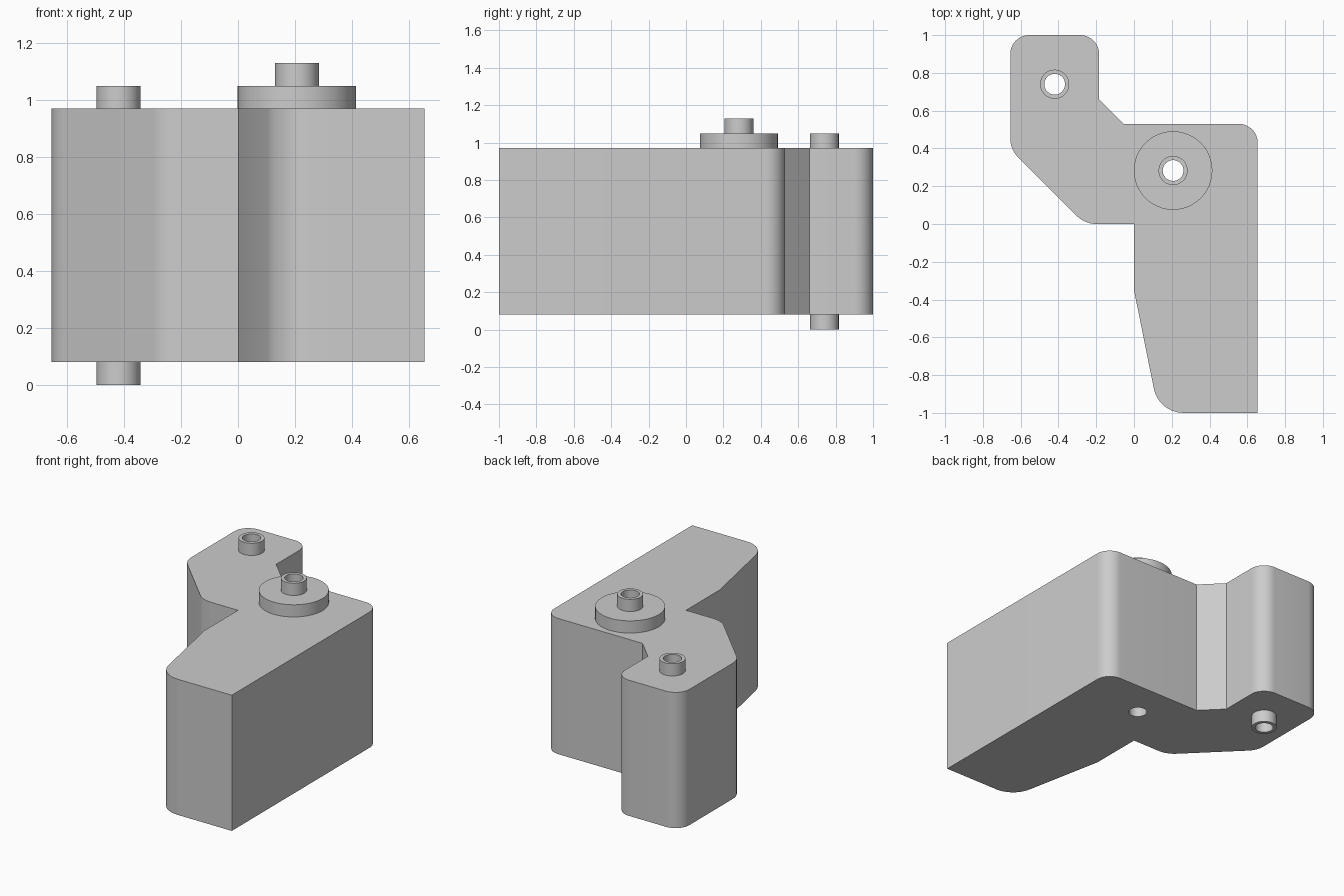
import bpy, bmesh, math
from mathutils import Vector

if "Cube" in bpy.data.objects:
    bpy.data.objects.remove(bpy.data.objects["Cube"], do_unlink=True)

BOTTOM, TOP, BORE = 0.08, 0.97, 0.055
PIN, PIVOT = (-0.42, 0.74), (0.207, 0.283)
SIDES = 48

grey = bpy.data.materials.new("plain grey")
grey.use_nodes = True
COLOUR = (0.604, 0.604, 0.604, 1)
grey.diffuse_color = COLOUR
grey.node_tree.nodes["Principled BSDF"].inputs["Base Color"].default_value = COLOUR


def finish(name, bm):
    """Turn a bmesh into a named, coloured object."""
    bmesh.ops.recalc_face_normals(bm, faces=bm.faces)
    mesh = bpy.data.meshes.new(name)
    bm.to_mesh(mesh)
    bm.free()
    mesh.materials.append(grey)
    obj = bpy.data.objects.new(name, mesh)
    bpy.context.collection.objects.link(obj)
    return obj


def activate(obj):
    bpy.ops.object.select_all(action="DESELECT")
    obj.select_set(True)
    bpy.context.view_layer.objects.active = obj


def smooth(obj):
    activate(obj)
    bpy.ops.object.shade_smooth_by_angle(angle=math.radians(25))


def fillet(before, corner, after, radius, steps=10):
    """Points of a tangent arc that rounds one outline corner."""
    if radius == 0:
        return [corner]
    a, b = (before - corner).normalized(), (after - corner).normalized()
    half = a.angle(b) / 2
    centre = corner + (a + b).normalized() * radius / math.sin(half)
    reach = radius / math.tan(half)
    start, end = corner + a * reach - centre, corner + b * reach - centre
    first = math.atan2(start.y, start.x)
    sweep = math.atan2(start.x * end.y - start.y * end.x, start.dot(end))
    angles = [first + sweep * i / steps for i in range(steps + 1)]
    return [centre + radius * Vector((math.cos(t), math.sin(t))) for t in angles]


def ring(name, spot, section):
    """Revolve a closed (radius, height) section about a vertical axis."""
    bm = bmesh.new()
    loops = []
    for i in range(SIDES):
        t = math.tau * i / SIDES
        loops.append([bm.verts.new((spot[0] + r * math.cos(t),
                                    spot[1] + r * math.sin(t), z)) for r, z in section])
    n = len(section)
    for i in range(SIDES):
        p, q = loops[i], loops[(i + 1) % SIDES]
        for j in range(n):
            k = (j + 1) % n
            bm.faces.new((p[j], q[j], q[k], p[k]))
    smooth(finish(name, bm))


def tube(name, spot, low, high, radius=0.077):
    ring(name, spot, [(BORE, low), (radius, low), (radius, high), (BORE, high)])


# Main body: rounded outline (x, y, corner radius) extruded upwards
outline = [
    (0, 0, 0), (0, -0.35, 0), (0.131, -1, 0.16), (0.655, -1, 0),
    (0.655, 0.53, 0.1), (-0.055, 0.53, 0), (-0.185, 0.66, 0), (-0.185, 1, 0.1),
    (-0.655, 1, 0.1), (-0.655, 0.395, 0.14), (-0.26, 0, 0.15),
]
corners = [Vector((x, y)) for x, y, r in outline]
points = []
for i, (x, y, r) in enumerate(outline):
    points += fillet(corners[i - 1], corners[i], corners[(i + 1) % len(corners)], r)
bm = bmesh.new()
base = bm.faces.new([bm.verts.new((p.x, p.y, BOTTOM)) for p in points])
grown = bmesh.ops.extrude_face_region(bm, geom=[base], use_keep_orig=True)
moved = [v for v in grown["geom"] if isinstance(v, bmesh.types.BMVert)]
bmesh.ops.translate(bm, verts=moved, vec=(0, 0, TOP - BOTTOM))
body = finish("body", bm)

# Bores right through the body
for label, spot in (("pin", PIN), ("pivot", PIVOT)):
    bm = bmesh.new()
    bmesh.ops.create_cone(bm, cap_ends=True, segments=SIDES, radius1=BORE, radius2=BORE, depth=3)
    bmesh.ops.translate(bm, verts=bm.verts, vec=(*spot, 0.5))
    cutter = finish(label + "_bore_cutter", bm)
    cut = body.modifiers.new(label + "_bore", "BOOLEAN")
    cut.operation, cut.solver, cut.object = "DIFFERENCE", "EXACT", cutter
    activate(body)
    bpy.ops.object.modifier_apply(modifier=cut.name)
    bpy.data.objects.remove(cutter, do_unlink=True)
smooth(body)

# Short sleeves above and below the rear arm
tube("upper_pin_sleeve", PIN, TOP, 1.05)
tube("lower_pin_sleeve", PIN, 0, BOTTOM)

# Round flange with a sleeve on top
tube("pivot_flange", PIVOT, TOP, 1.05, 0.208)
tube("pivot_sleeve", PIVOT, 1.05, 1.13)
